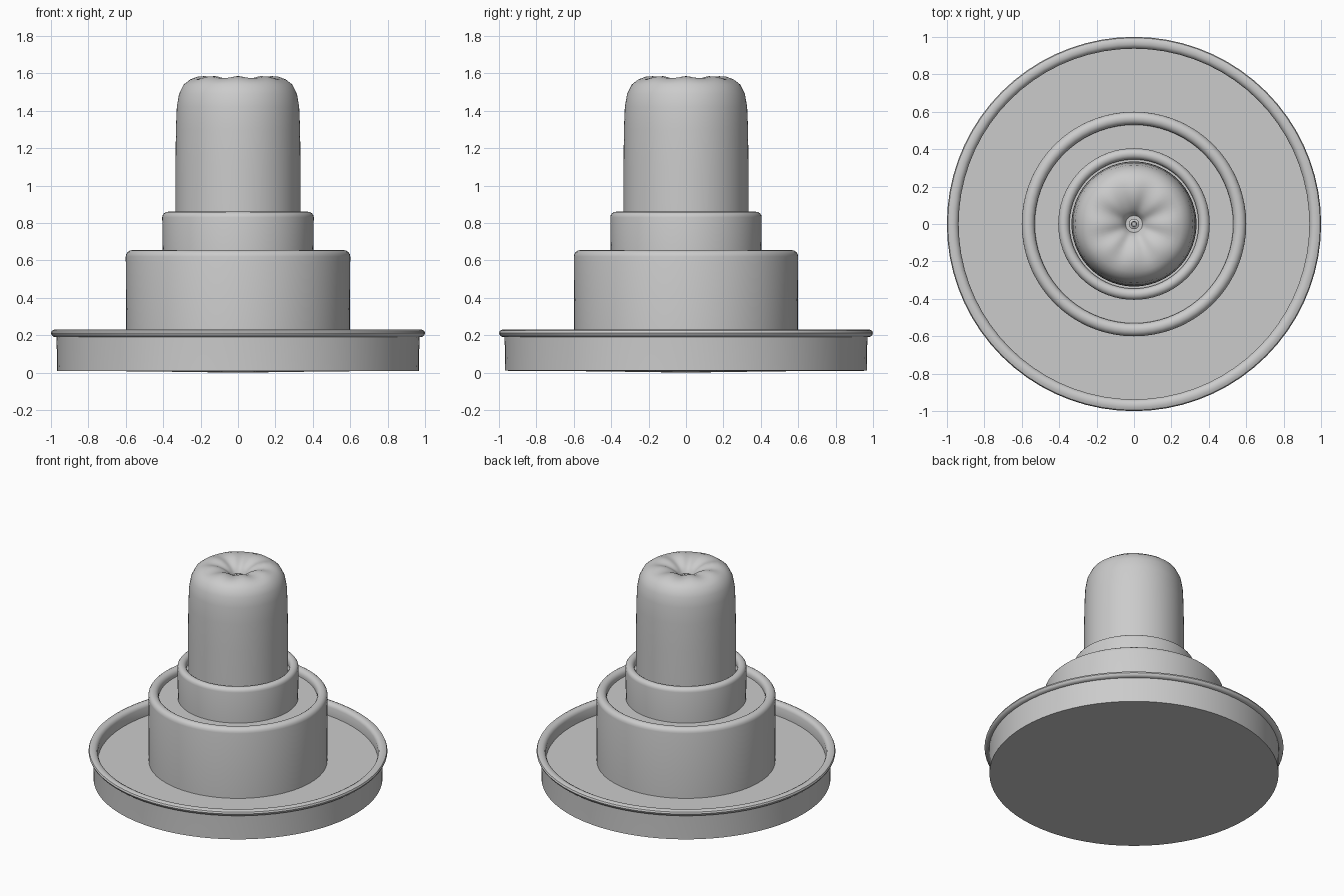
import bpy, bmesh, math

if "Cube" in bpy.data.objects:
    bpy.data.objects.remove(bpy.data.objects["Cube"])

SEGMENTS = 72
stone = bpy.data.materials.new("light_grey_stone")
stone.diffuse_color = (0.6, 0.6, 0.6, 1)
stone.use_nodes = True
stone.node_tree.nodes["Principled BSDF"].inputs["Base Color"].default_value = stone.diffuse_color


def lathe(name, profile, folds=None):
    """Spin an (r, z) profile around the z axis; r = 0 ends become poles."""
    bm = bmesh.new()
    rings = []
    for r, z in profile:
        if r == 0:
            rings.append([bm.verts.new((0, 0, z))])
            continue
        ring = []
        for i in range(SEGMENTS):
            a = 2 * math.pi * i / SEGMENTS
            dz = folds(r, z, a) if folds else 0
            ring.append(bm.verts.new((r * math.cos(a), r * math.sin(a), z + dz)))
        rings.append(ring)
    for low, high in zip(rings, rings[1:]):
        for i in range(SEGMENTS):
            j = (i + 1) % SEGMENTS
            if len(low) == 1:
                bm.faces.new((low[0], high[j], high[i]))
            elif len(high) == 1:
                bm.faces.new((low[i], low[j], high[0]))
            else:
                bm.faces.new((low[i], low[j], high[j], high[i]))
    bmesh.ops.recalc_face_normals(bm, faces=bm.faces)
    mesh = bpy.data.meshes.new(name)
    bm.to_mesh(mesh)
    bm.free()
    mesh.materials.append(stone)
    obj = bpy.data.objects.new(name, mesh)
    bpy.context.collection.objects.link(obj)
    bpy.ops.object.select_all(action='DESELECT')
    obj.select_set(True)
    bpy.context.view_layer.objects.active = obj
    bpy.ops.object.shade_smooth_by_angle(angle=math.radians(42))
    return obj


def tier(name, radius, bottom, top, lip, floor):
    """Round basin with a soft rolled lip and a sunken floor."""
    h = lip / 2
    arc = [(radius - h + h * math.cos(t), top - h + h * math.sin(t))
           for t in (math.pi * k / 8 for k in range(9))]
    return lathe(name, [(0, bottom), (radius - 0.003, bottom)] + arc
                 + [(radius - lip, floor), (0, floor)])


# Wide lower basin with an overhanging rolled rim
lathe("base_basin", [
    (0, 0.0), (0.5, 0.007), (0.967, 0.01), (0.968, 0.1), (0.97, 0.19),
    (0.985, 0.192), (0.995, 0.2), (1.0, 0.212), (0.995, 0.224), (0.98, 0.231),
    (0.96, 0.23), (0.945, 0.222), (0.937, 0.205), (0.937, 0.14), (0, 0.14)])

# Two stacked upper basins
tier("middle_basin", 0.6, 0.13, 0.655, 0.07, 0.605)
tier("upper_basin", 0.405, 0.59, 0.86, 0.06, 0.81)


# Domed column, with folds gathering into the dimple on top
def gather(r, z, a):
    if z < 1.5 or r < 0.05 or r > 0.27:
        return 0
    return 0.006 * math.cos(8 * a) * math.sin(math.pi * (r - 0.05) / 0.22)


lathe("column", [
    (0, 0.8), (0.334, 0.8), (0.334, 1.1), (0.332, 1.3), (0.327, 1.42),
    (0.315, 1.49), (0.29, 1.54), (0.255, 1.566), (0.215, 1.578), (0.175, 1.579),
    (0.135, 1.572), (0.1, 1.556), (0.075, 1.54), (0.055, 1.52),
    (0.045, 1.5), (0, 1.5)], gather)

# Small nozzle in the dimple
lathe("nozzle", [(0, 1.49), (0.028, 1.49), (0.028, 1.51), (0.014, 1.518),
                 (0.012, 1.5), (0, 1.5)])
